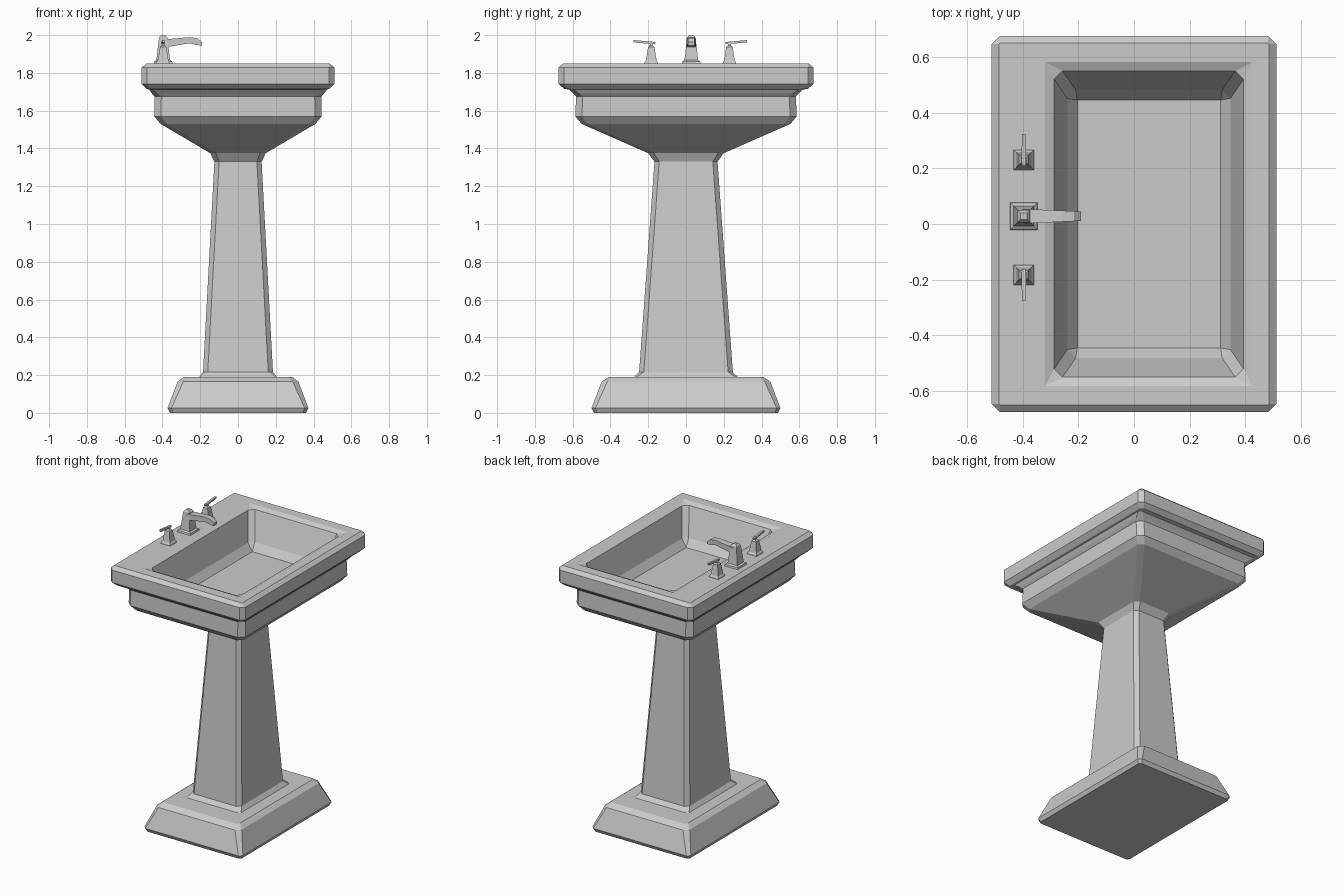
import bpy, bmesh

if "Cube" in bpy.data.objects:
    bpy.data.objects.remove(bpy.data.objects["Cube"])


def loft(name, rings, cap_start=True, cap_end=True):
    """Skin a list of equal-length point rings into a flat-shaded object."""
    bm = bmesh.new()
    loops = [[bm.verts.new(p) for p in ring] for ring in rings]
    n = len(loops[0])
    for a, b in zip(loops, loops[1:]):
        for i in range(n):
            j = (i + 1) % n
            bm.faces.new((a[i], a[j], b[j], b[i]))
    if cap_start:
        bm.faces.new(loops[0][::-1])
    if cap_end:
        bm.faces.new(loops[-1])
    bmesh.ops.remove_doubles(bm, verts=bm.verts, dist=1e-5)
    bmesh.ops.recalc_face_normals(bm, faces=bm.faces)
    me = bpy.data.meshes.new(name)
    bm.to_mesh(me)
    bm.free()
    ob = bpy.data.objects.new(name, me)
    bpy.context.collection.objects.link(ob)
    return ob


def ring(hx, hy, z, c=0.0, cx=0.0, cy=0.0):
    """Horizontal rectangle with cut corners of size c."""
    pts = [(hx, -hy + c), (hx, hy - c), (hx - c, hy), (-hx + c, hy),
           (-hx, hy - c), (-hx, -hy + c), (-hx + c, -hy), (hx - c, -hy)]
    return [(cx + x, cy + y, z) for x, y in pts]


def bar(stations, axis, centre):
    """Rectangular sections (along, low z, high z, half width) along x or y."""
    out = []
    for t, lo, hi, w in stations:
        sec = [(-w, lo), (w, lo), (w, hi), (-w, hi)]
        out.append([(t, centre + s, z) if axis == "x" else (centre + s, t, z)
                    for s, z in sec])
    return out


# Foot
loft("foot", [ring(*r) for r in [
    (.36, .487, 0, .015), (.373, .50, .025, .02),
    (.32, .447, .165, .03), (.288, .41, .19, .02)]])

# Pedestal column with flared ends
loft("column", [ring(*r) for r in [
    (.207, .275, .188, .01), (.185, .248, .217, .025),
    (.125, .167, 1.33, .025), (.147, .2, 1.375, .03)]],
    cap_start=False, cap_end=False)

# Basin: outer bowl, moulding, rim, then down into the offset well
WELL = 0.0535
outer = [
    (.147, .2, 1.375, .03), (.41, .553, 1.53, .03),
    (.443, .586, 1.57, .035), (.441, .582, 1.675, .035),
    (.455, .595, 1.69, .03), (.47, .617, 1.712, .02),
    (.483, .645, 1.715, .02), (.511, .675, 1.742, .028),
    (.511, .675, 1.828, .028), (.485, .65, 1.85, .004)]
well = [
    (.373, .582, 1.85, 0), (.34, .55, 1.835, .03),
    (.293, .481, 1.65, .03), (.257, .445, 1.60, 0)]
loft("basin", [ring(*r) for r in outer] + [ring(*r, cx=WELL) for r in well],
     cap_start=False)

# Tap body and spout
TX, TY = -.396, .028
loft("tap_body", [ring(h, h, z, 0, TX, TY) for h, z in [
    (.05, 1.85), (.047, 1.861), (.036, 1.868), (.025, 1.965),
    (.022, 1.987), (.011, 2.0)]])
loft("tap_spout", bar([
    (-.40, 1.935, 1.975, .025), (-.37, 1.938, 1.979, .025),
    (-.256, 1.957, 1.989, .02), (-.216, 1.947, 1.984, .018),
    (-.191, 1.945, 1.963, .017)], "x", TY))

# Handles on each side of the tap, levers pointing outward
for side, label in ((1, "left"), (-1, "right")):
    cy = .023 + side * .207
    loft(label + "_handle_body", [ring(h, h, z, 0, TX, cy) for h, z in [
        (.036, 1.85), (.034, 1.858), (.028, 1.866), (.017, 1.937),
        (.008, 1.946), (.006, 1.965)]])
    loft(label + "_handle_lever", bar([
        (cy - side * .022, 1.952, 1.962, .007),
        (cy + side * .02, 1.955, 1.967, .008),
        (cy + side * .093, 1.961, 1.974, .006)], "y", TX))
